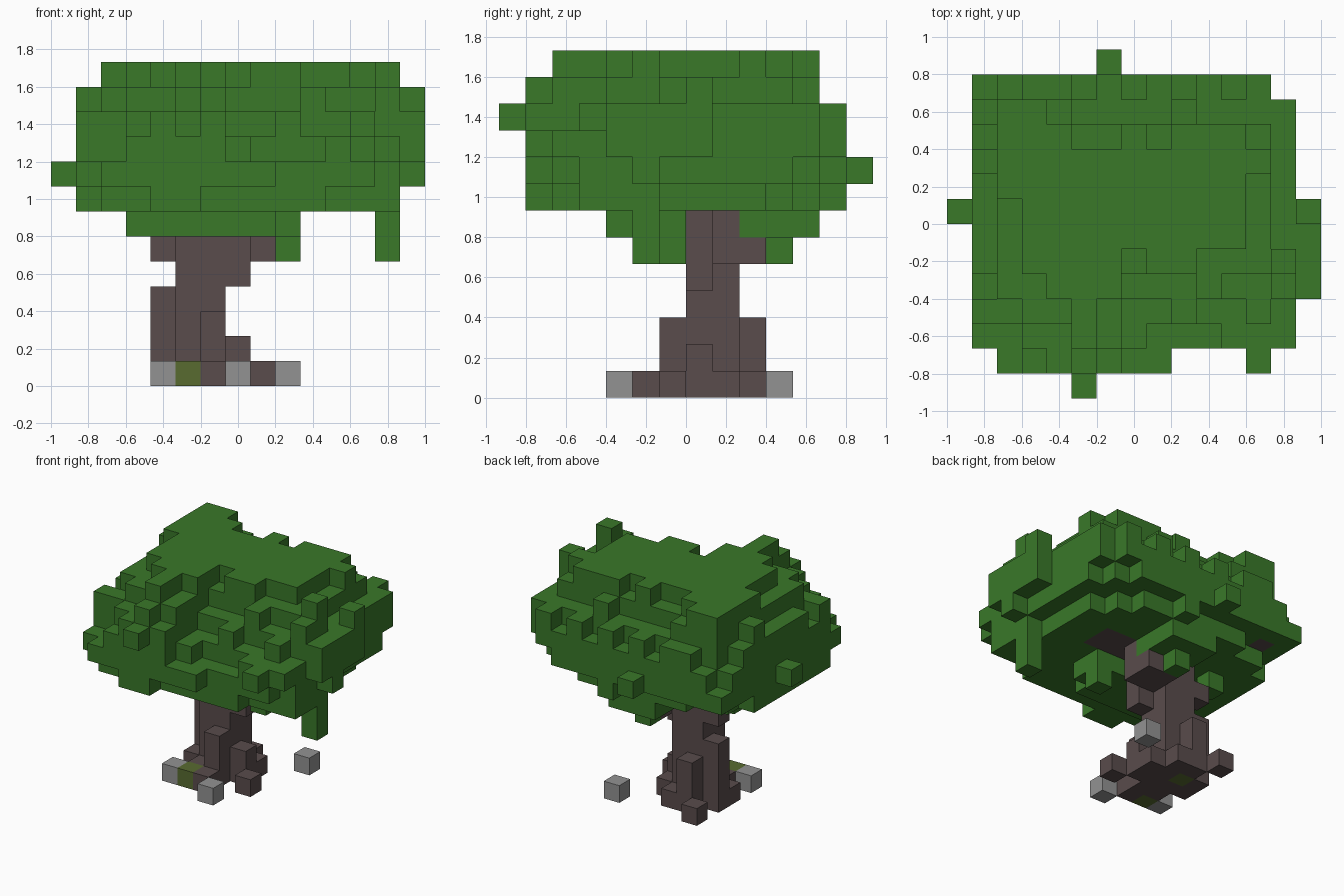
import bpy
import bmesh
import random
from mathutils import Vector

cube = bpy.data.objects.get("Cube")
if cube:
    bpy.data.objects.remove(cube, do_unlink=True)

random.seed(4)
SIZE = 2 / 15                                # edge of one block
ORIGIN = Vector((-1, -SIZE * 7, 0))


def material(name, rgb):
    mat = bpy.data.materials.new(name)
    mat.use_nodes = True
    colour = (*rgb, 1)
    mat.diffuse_color = colour
    node = mat.node_tree.nodes["Principled BSDF"]
    node.inputs["Base Color"].default_value = colour
    node.inputs["Roughness"].default_value = 1
    return mat


def box(x, y, z):
    """All cells in three inclusive ranges."""
    return {(i, j, k) for i in range(x[0], x[1] + 1)
            for j in range(y[0], y[1] + 1)
            for k in range(z[0], z[1] + 1)}


def build(name, cells, mat, solid):
    """Mesh of the block faces that do not touch another block."""
    bm = bmesh.new()
    corners = {}

    def vert(p):
        if p not in corners:
            corners[p] = bm.verts.new(ORIGIN + Vector(p) * SIZE)
        return corners[p]

    for cell in sorted(cells):
        for axis in range(3):
            for side in (0, 1):
                near = list(cell)
                near[axis] += 2 * side - 1
                if tuple(near) in solid:
                    continue
                u, v = (axis + 1) % 3, (axis + 2) % 3
                ring = []
                for a, b in ((0, 0), (1, 0), (1, 1), (0, 1)):
                    p = list(cell)
                    p[axis] += side
                    p[u] += a
                    p[v] += b
                    ring.append(vert(tuple(p)))
                bm.faces.new(ring if side else ring[::-1])
    mesh = bpy.data.meshes.new(name)
    bm.to_mesh(mesh)
    bm.free()
    mesh.materials.append(mat)
    obj = bpy.data.objects.new(name, mesh)
    bpy.context.collection.objects.link(obj)


# Trunk: square core, root blocks, spreading top
trunk = box((5, 6), (7, 8), (0, 7))
trunk |= box((5, 6), (6, 6), (0, 0)) | box((6, 6), (6, 6), (0, 2))
trunk |= box((5, 5), (9, 9), (0, 2)) | box((4, 4), (8, 8), (0, 3))
trunk |= box((7, 7), (7, 7), (0, 1)) | box((7, 7), (7, 7), (4, 6))
trunk |= box((7, 8), (8, 8), (5, 6))
trunk |= {(4, 7, 0), (7, 8, 0), (6, 9, 0), (6, 5, 0), (8, 6, 0), (4, 10, 0),
          (4, 8, 5), (7, 9, 5), (8, 9, 5), (2, 11, 8)}
trunk |= box((8, 10), (7, 8), (7, 7))        # branch under the crown

# Ground blocks
rocks = {(4, 5, 0), (7, 4, 0), (9, 10, 0)}
moss = {(5, 5, 0), (5, 8, 0)}
trunk -= moss


# Crown: stepped dome, undercut along its rim
def in_outline(i, j):
    if j == 1:
        return False
    if j == 12:
        return 1 <= i <= 12
    return 1 <= i <= 13 and 2 <= j <= 11


def dome_top(i, j):
    front = 8 + j if 3 <= i <= 6 else max(8, 6 + j)
    left = 7 + i + j // 3
    right = 23 - i
    back = 22 - j if i <= 4 else 21 - j
    front_corner = 5 + i + j
    back_corner = 19 + i - j
    return min(12, front, left, right, back, front_corner, back_corner)


def dome_bottom(i, j):
    if i + j >= 24 or (i, j) == (13, 2):
        return 9
    if j == 12 or i + j < 4 or (i == 13 and j > 5) or (i > 10 and j == 2):
        return 8
    if i + j >= 22 or (i <= 3 and j >= 11) or (i == 1 and j >= 10):
        return 8
    return 7


leaves = set()
for i in range(1, 14):
    for j in range(2, 13):
        if in_outline(i, j):
            top = max(dome_top(i, j), dome_bottom(i, j))
            if random.random() < 0.22:
                limit = 12 if j <= 11 and 2 <= i else 10
                top = max(top, min(top + 1, limit))
            leaves |= box((i, i), (j, j), (dome_bottom(i, j), top))

# Front rim
leaves |= box((2, 8), (1, 1), (8, 8)) | box((3, 6), (1, 1), (9, 9))
leaves |= box((4, 6), (1, 1), (10, 10)) | box((4, 5), (1, 1), (7, 7))
leaves |= {(5, 1, 11)}

# Raised tufts on the crown
leaves |= box((2, 3), (10, 11), (8, 12)) | box((2, 2), (8, 9), (8, 12))
leaves |= box((1, 1), (9, 9), (8, 11)) | box((5, 5), (2, 3), (8, 12))
leaves |= box((10, 10), (4, 4), (8, 11)) | box((4, 4), (4, 5), (8, 12))
leaves |= box((13, 13), (5, 5), (8, 12)) | box((11, 11), (10, 10), (8, 12))
leaves |= box((8, 8), (12, 12), (7, 10))

# Blocks jutting from the sides
leaves |= box((14, 14), (4, 7), (9, 10))
leaves |= {(14, 7, 11), (14, 5, 8), (12, 1, 9), (12, 2, 9), (5, 0, 10),
           (6, 13, 8), (0, 7, 8)}

# Hanging leaves and vine under the crown
leaves |= box((3, 8), (4, 6), (6, 6)) | box((9, 9), (5, 6), (6, 6))
leaves |= box((6, 8), (10, 11), (6, 6)) | box((8, 8), (9, 9), (6, 6))
leaves |= box((13, 13), (5, 5), (5, 6))
leaves |= {(9, 6, 5), (7, 10, 5), (3, 8, 6)}
leaves -= trunk

parts = (
    ("trunk", trunk, material("bark brown", (0.100, 0.072, 0.072))),
    ("crown_leaves", leaves, material("leaf green", (0.041, 0.188, 0.022))),
    ("ground_rocks", rocks, material("stone grey", (0.290, 0.290, 0.290))),
    ("mossy_blocks", moss, material("moss olive", (0.098, 0.145, 0.030))),
)
solid = trunk | leaves | rocks | moss
for name, cells, mat in parts:
    build(name, cells, mat, solid)
